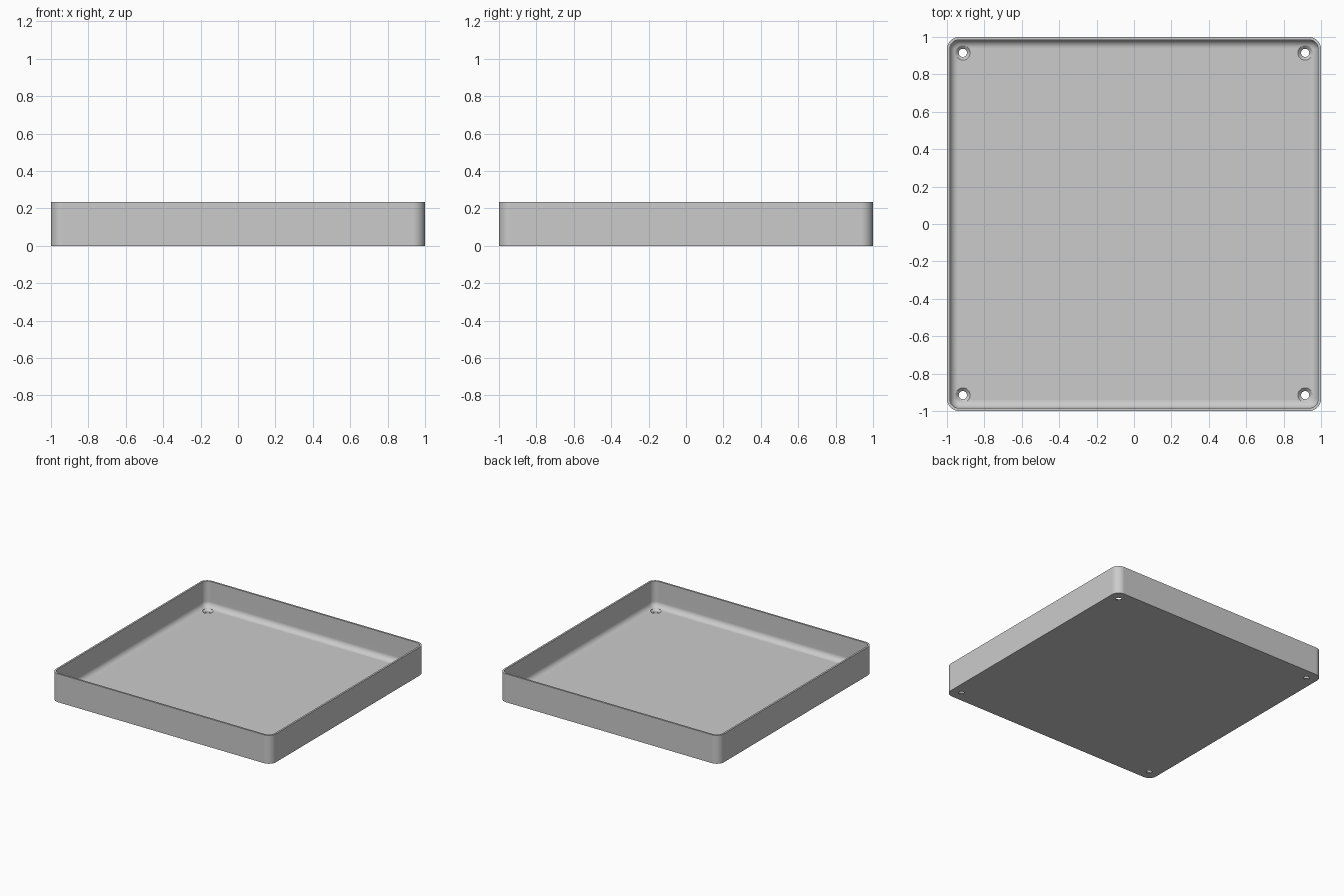
import bpy, bmesh, math

if "Cube" in bpy.data.objects:
    bpy.data.objects.remove(bpy.data.objects["Cube"], do_unlink=True)

HEIGHT, FLOOR, WALL = 0.233, 0.022, 0.015
CORNER, FILLET, STEPS = 0.065, 0.045, 8
HOLE_POS, HOLE_R, SINK_R = 0.915, 0.022, 0.04

grey = bpy.data.materials.new("plain grey")
grey.use_nodes = True
colour = (0.6, 0.6, 0.6, 1)
grey.diffuse_color = colour
grey.node_tree.nodes["Principled BSDF"].inputs["Base Color"].default_value = colour


def make_object(name, bm):
    bmesh.ops.recalc_face_normals(bm, faces=bm.faces)
    mesh = bpy.data.meshes.new(name)
    bm.to_mesh(mesh)
    bm.free()
    mesh.materials.append(grey)
    ob = bpy.data.objects.new(name, mesh)
    bpy.context.collection.objects.link(ob)
    return ob


def rounded_square(bm, inset, z):
    """Ring of vertices, a square with rounded corners, moved inwards by inset."""
    radius, centre = CORNER - inset, 1 - CORNER
    ring = []
    for quarter, (sx, sy) in enumerate([(1, 1), (-1, 1), (-1, -1), (1, -1)]):
        for i in range(STEPS + 1):
            a = (quarter + i / STEPS) * math.pi / 2
            ring.append(bm.verts.new((sx * centre + radius * math.cos(a),
                                      sy * centre + radius * math.sin(a), z)))
    return ring


def skin(bm, rings):
    """Join rings in order and cap both ends."""
    for a, b in zip(rings, rings[1:]):
        for i in range(len(a)):
            j = (i + 1) % len(a)
            bm.faces.new((a[i], a[j], b[j], b[i]))
    bm.faces.new(rings[0])
    bm.faces.new(rings[-1])


# Tray shell: outer wall, rim, inner wall, then a fillet down to the floor
bm = bmesh.new()
section = [(0, 0), (0, HEIGHT), (WALL, HEIGHT)]
for i in range(STEPS + 1):
    a = i / STEPS * math.pi / 2
    section.append((WALL + FILLET * (1 - math.cos(a)),
                    FLOOR + FILLET * (1 - math.sin(a))))
skin(bm, [rounded_square(bm, inset, z) for inset, z in section])
tray = make_object("tray", bm)

# Countersunk screw holes in the four corners
bm = bmesh.new()
sink_section = [(HOLE_R, -0.05), (HOLE_R, FLOOR - 0.016),
                (SINK_R, FLOOR + 0.001), (SINK_R, FLOOR + 0.06)]
for sx in (-1, 1):
    for sy in (-1, 1):
        rings = []
        for r, z in sink_section:
            rings.append([bm.verts.new((sx * HOLE_POS + r * math.cos(k * math.tau / 32),
                                        sy * HOLE_POS + r * math.sin(k * math.tau / 32), z))
                          for k in range(32)])
        skin(bm, rings)
cutter = make_object("screw_hole_cutter", bm)
cutter.hide_render = True

cut = tray.modifiers.new("screw holes", "BOOLEAN")
cut.object = cutter
cut.solver = "EXACT"
bpy.ops.object.select_all(action="DESELECT")
tray.select_set(True)
bpy.context.view_layer.objects.active = tray
bpy.ops.object.modifier_apply(modifier=cut.name)
bpy.data.objects.remove(cutter, do_unlink=True)

# Smooth rounded parts, flat large faces
bpy.ops.object.shade_smooth_by_angle(angle=math.radians(30))
normals = tray.modifiers.new("flat large faces", "WEIGHTED_NORMAL")
normals.keep_sharp = True
